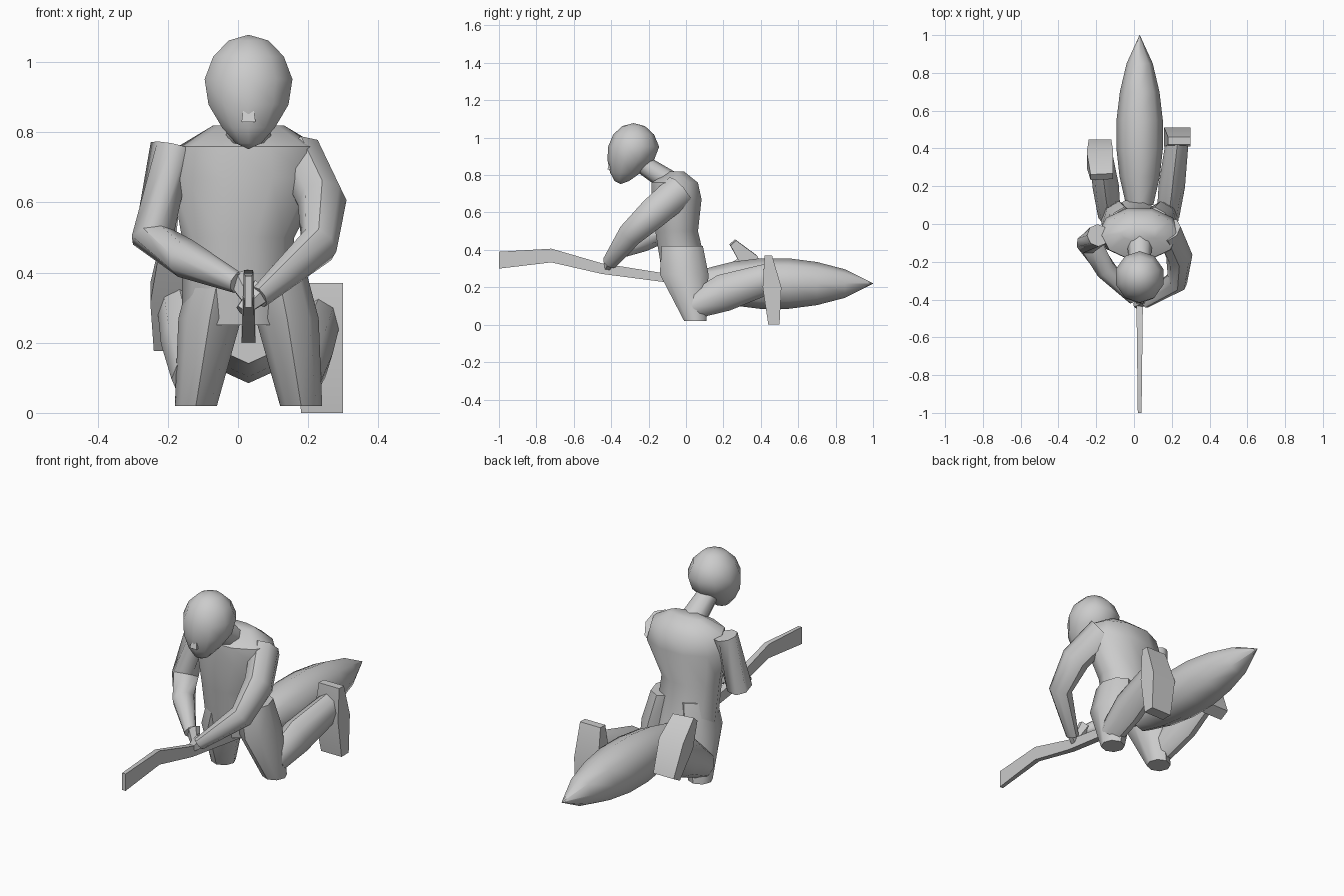
import bpy, bmesh, math
from mathutils import Vector

cube = bpy.data.objects.get("Cube")
if cube:
    bpy.data.objects.remove(cube, do_unlink=True)

SHADE = 0.6
grey = bpy.data.materials.new("plain grey")
grey.use_nodes = True
grey.diffuse_color = (SHADE, SHADE, SHADE, 1)
shader = grey.node_tree.nodes["Principled BSDF"]
shader.inputs["Base Color"].default_value = grey.diffuse_color

ACROSS, ALONG, UP = Vector((1, 0, 0)), Vector((0, 1, 0)), Vector((0, 0, 1))
MIDDLE = 0.03


def finish(name, bm):
    """Turn the bmesh into a named, shaded object."""
    bmesh.ops.recalc_face_normals(bm, faces=bm.faces)
    mesh = bpy.data.meshes.new(name)
    bm.to_mesh(mesh)
    bm.free()
    mesh.materials.append(grey)
    part = bpy.data.objects.new(name, mesh)
    bpy.context.collection.objects.link(part)
    bpy.ops.object.select_all(action="DESELECT")
    part.select_set(True)
    bpy.context.view_layer.objects.active = part
    bpy.ops.object.shade_smooth_by_angle(angle=math.radians(50))


def size_at(sizes, fraction):
    """Blend evenly between the listed (width, depth) pairs."""
    place = fraction * (len(sizes) - 1)
    index = min(int(place), len(sizes) - 2)
    return Vector(sizes[index]).lerp(Vector(sizes[index + 1]), place - index)


def tube(name, path, sizes, sides=8, ref=ACROSS, axis=None):
    """Skin a closed tube along the path; rings lie across the axis or the path."""
    bm = bmesh.new()
    points = [Vector(p) for p in path]
    last = len(points) - 1
    square = sides == 4
    rings = []
    for i, centre in enumerate(points):
        ahead = axis or points[min(i + 1, last)] - points[max(i - 1, 0)]
        ahead = ahead.normalized()
        wide = (ref - ahead * ref.dot(ahead)).normalized()
        deep = ahead.cross(wide)
        width, depth = size_at(sizes, i / last) * (math.sqrt(2) if square else 1)
        ring = []
        for k in range(sides):
            turn = math.tau * (k + square / 2) / sides
            offset = wide * width * math.cos(turn) + deep * depth * math.sin(turn)
            ring.append(bm.verts.new(centre + offset))
        rings.append(ring)
    for lower, upper in zip(rings, rings[1:]):
        for k in range(sides):
            n = (k + 1) % sides
            bm.faces.new((lower[k], lower[n], upper[n], upper[k]))
    bm.faces.new(rings[0])
    bm.faces.new(rings[-1])
    finish(name, bm)


# Head: a ball whose lower half narrows and slides forward to the chin
bm = bmesh.new()
bmesh.ops.create_uvsphere(bm, u_segments=10, v_segments=7, radius=1)
for vert in bm.verts:
    drop = max(0, -vert.co.z)
    vert.co.x *= 1 - 0.4 * drop
    vert.co.y *= 1 - 0.4 * drop
    vert.co.y -= 0.5 * drop
bmesh.ops.scale(bm, verts=bm.verts, vec=(0.135, 0.14, 0.163))
bmesh.ops.translate(bm, verts=bm.verts, vec=(MIDDLE, -0.28, 0.915))
finish("head", bm)

# Nose and neck
tube("nose", [(MIDDLE, -0.39, 0.9), (MIDDLE, -0.4, 0.83)],
     [(0.01, 0.01), (0.02, 0.02)], sides=4, axis=UP)
tube("neck", [(MIDDLE, -0.08, 0.76), (MIDDLE, -0.25, 0.87)],
     [(0.07, 0.06), (0.05, 0.05)])

# Torso: collar, shoulders, chest, waist, hips
tube("torso", [(MIDDLE, -0.05, 0.82), (MIDDLE, -0.06, 0.76), (MIDDLE, -0.05, 0.67),
               (0, -0.05, 0.5), (0, 0, 0.25)],
     [(0.1, 0.04), (0.2, 0.13), (0.22, 0.14), (0.16, 0.12), (0.16, 0.13)],
     sides=10, axis=UP)

# Arms: shoulder, upper arm, elbow, wrist
tube("left_arm", [(0.18, -0.03, 0.72), (0.24, -0.17, 0.6),
                  (0.23, -0.3, 0.48), (0.06, -0.41, 0.33)],
     [(0.07, 0.09), (0.07, 0.08), (0.03, 0.04)])
tube("right_arm", [(-0.19, -0.06, 0.76), (-0.24, -0.1, 0.5),
                   (-0.15, -0.24, 0.44), (0, -0.4, 0.37)],
     [(0.06, 0.06), (0.07, 0.07), (0.03, 0.03)], ref=ACROSS + ALONG + UP)

# Hands closed round the handle
left_grip = [(0.07, -0.4, 0.35), (0.01, -0.43, 0.29)]
right_grip = [(0, -0.38, 0.39), (0.04, -0.41, 0.31)]
for name, grip in (("left_hand", left_grip), ("right_hand", right_grip)):
    tube(name, grip, [(0.03, 0.04), (0.02, 0.02)], sides=6, ref=ALONG)

# Thighs, mirrored about the middle
for name, side in (("left_thigh", 1), ("right_thigh", -1)):
    hip, knee, shin = (MIDDLE + side * x for x in (0.08, 0.11, 0.15))
    tube(name, [(hip, -0.02, 0.42), (knee, -0.01, 0.27), (shin, 0.05, 0.02)],
         [(0.08, 0.11), (0.09, 0.13), (0.06, 0.06)], axis=-UP)

# Lower legs and upturned feet
calf = [(0.06, 0.07), (0.07, 0.1), (0.06, 0.08)]
tube("left_calf", [(0.18, 0.04, 0.1), (0.2, 0.2, 0.17), (0.23, 0.45, 0.25)], calf)
tube("right_calf", [(-0.13, 0.04, 0.1), (-0.15, 0.2, 0.2), (-0.17, 0.35, 0.3)], calf)
foot = [(0.06, 0.02), (0.07, 0.05), (0.06, 0.03)]
tube("left_foot", [(0.24, 0.44, 0.37), (0.23, 0.46, 0.2), (0.24, 0.47, 0)],
     foot, sides=4, axis=-UP)
tube("right_foot", [(-0.17, 0.25, 0.44), (-0.18, 0.34, 0.34), (-0.18, 0.42, 0.19)],
     foot, sides=4)

# Broom handle, slightly bent
tube("broom_handle", [(MIDDLE, y, z) for y, z in (
    (-1, 0.345), (-0.72, 0.37), (-0.45, 0.3), (0.1, 0.22))],
    [(0.01, 0.045), (0.02, 0.02)], sides=4, axis=ALONG)

# Broom bristles: a spindle swelling behind the rider and closing to a point
steps = [i / 6 for i in range(7)]
swell = [0.125 * max(0.001, math.sin(math.pi * (0.15 + 0.85 * t))) ** 0.7 for t in steps]
tube("broom_bristles", [(MIDDLE, 0.1 + 0.9 * t, 0.22) for t in steps],
     [(r, 1.1 * r) for r in swell], axis=ALONG)
